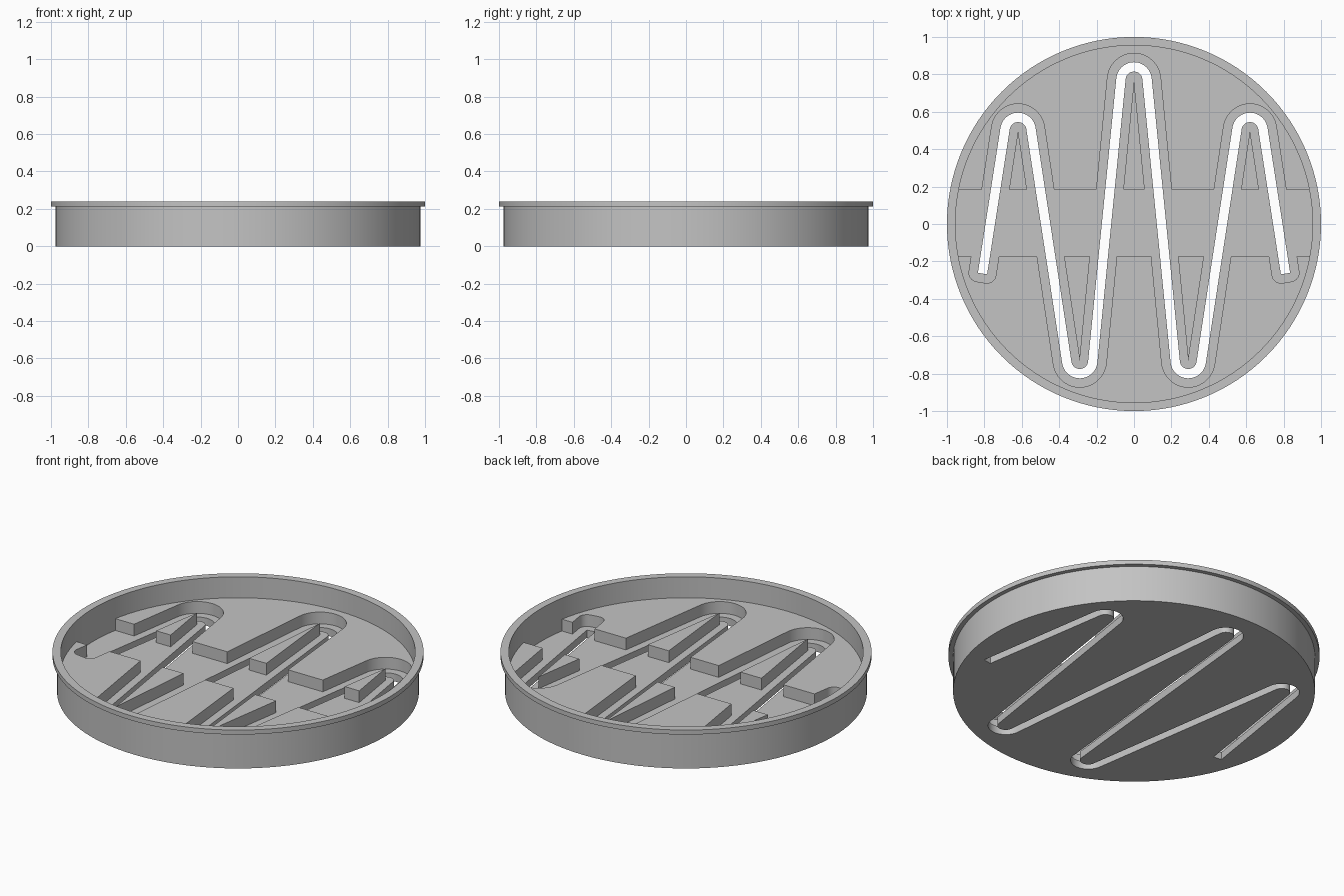
import bpy, bmesh, math
from mathutils import Vector

if "Cube" in bpy.data.objects:
    bpy.data.objects.remove(bpy.data.objects["Cube"])

FLOOR, SHELF, TOP = 0.045, 0.115, 0.24      # main heights
R_IN, R_BODY, R_RIM = 0.955, 0.975, 1.0     # main radii
BEND, SLOT = 0.07, 0.025                    # zigzag bend radius, slot half width
SEGS = 128

grey = bpy.data.materials.new("plain grey")
grey.diffuse_color = (0.55, 0.55, 0.55, 1)
grey.use_nodes = True
grey.node_tree.nodes["Principled BSDF"].inputs["Base Color"].default_value = grey.diffuse_color


def make_object(name, bm):
    bmesh.ops.recalc_face_normals(bm, faces=bm.faces)
    mesh = bpy.data.meshes.new(name)
    bm.to_mesh(mesh)
    bm.free()
    mesh.materials.append(grey)
    obj = bpy.data.objects.new(name, mesh)
    bpy.context.collection.objects.link(obj)
    return obj


def prism(name, outline, z0, z1):
    pts = [p for i, p in enumerate(outline) if (p - outline[i - 1]).length > 1e-5]
    bm = bmesh.new()
    face = bm.faces.new([bm.verts.new((p.x, p.y, z0)) for p in pts])
    top = bmesh.ops.extrude_face_region(bm, geom=[face])["geom"]
    verts = [v for v in top if isinstance(v, bmesh.types.BMVert)]
    bmesh.ops.translate(bm, verts=verts, vec=(0, 0, z1 - z0))
    return make_object(name, bm)


def lathe(name, profile):
    bm = bmesh.new()
    rings = []
    for r, z in profile:
        rings.append([bm.verts.new((r * math.cos(k * math.tau / SEGS),
                                    r * math.sin(k * math.tau / SEGS), z))
                      for k in range(SEGS)])
    for a, b in zip(rings, rings[1:]):
        for k in range(SEGS):
            j = (k + 1) % SEGS
            bm.faces.new((a[k], a[j], b[j], b[k]))
    bm.faces.new(rings[0])
    bm.faces.new(rings[-1])
    return make_object(name, bm)


def polar(angle, r=1.0):
    return Vector((math.cos(angle), math.sin(angle))) * r


def arc(centre, r, a0, a1, n=16):
    return [centre + polar(a0 + (a1 - a0) * i / n, r) for i in range(n + 1)]


# Zigzag path: open ends (0) and bends (+ clockwise, - counter-clockwise)
nodes = [((-0.81, -0.265), 0), ((-0.62, 0.50), BEND), ((-0.29, -0.73), -BEND), ((0, 0.77), BEND),
         ((0.29, -0.73), -BEND), ((0.62, 0.50), BEND), ((0.81, -0.265), 0)]
nodes = [(Vector(p), b) for p, b in nodes]
headings = []
for (p, a), (q, b) in zip(nodes, nodes[1:]):
    d = q - p
    headings.append(math.atan2(d.y, d.x) - math.asin((a - b) / d.length))


def side(h):
    pts = []
    for i in range(1, len(nodes) - 1):
        c, b = nodes[i]
        r = b + h if b * (b + h) > 0 else 0.0
        pts += arc(c, r, headings[i - 1] + math.pi / 2, headings[i] + math.pi / 2, 24)
    return pts


def zigzag(extra):
    """Outline of the slot, grown outward by extra with rounded corners."""
    q = math.pi / 2

    def cap(p, t, way):
        n = polar(t + q, SLOT)
        return arc(p + n, extra, t + q, t, 8) + arc(p - n, extra, t, t - q, 8)

    h = SLOT + extra
    return (side(h) + cap(nodes[-1][0], headings[-1], 1)
            + side(-h)[::-1] + cap(nodes[0][0], headings[0] + math.pi, -1))


def cut(obj, cutter):
    cutter.hide_render = True
    mod = obj.modifiers.new("cut", "BOOLEAN")
    mod.operation, mod.solver, mod.object = "DIFFERENCE", "EXACT", cutter
    bpy.context.view_layer.objects.active = obj
    bpy.ops.object.modifier_apply(modifier=mod.name)


# Round pan with wall and overhanging rim
pan = lathe("pan", [(R_BODY, 0), (R_BODY, 0.213), (R_RIM, 0.213), (R_RIM, TOP),
                    (R_IN, TOP), (R_IN, FLOOR)])


# Raised shelves at the back and front, leaving a low strip across the middle
def shelf(name, y, sign):
    r = R_IN + 0.004
    a = math.asin(y / r)
    outline = arc(Vector((0, 0)), r, a, math.pi - a, 64)
    return prism(name, [Vector((p.x, p.y * sign)) for p in outline], FLOOR - 0.002, SHELF)


shelves = [shelf("back_shelf", 0.185, 1), shelf("front_shelf", 0.175, -1)]

# Through slot in the floor, and a wider channel through the shelves
slot_cutter = prism("slot_cutter", zigzag(0), -0.1, 0.4)
channel_cutter = prism("channel_cutter", zigzag(0.0475), -0.1, 0.4)
cut(pan, slot_cutter)
for s in shelves:
    cut(s, channel_cutter)
for c in (slot_cutter, channel_cutter):
    bpy.data.objects.remove(c)

# Smooth the curved walls, keep edges sharp
for obj in [pan] + shelves:
    bpy.ops.object.select_all(action="DESELECT")
    obj.select_set(True)
    bpy.context.view_layer.objects.active = obj
    bpy.ops.object.shade_smooth_by_angle(angle=math.radians(30))
